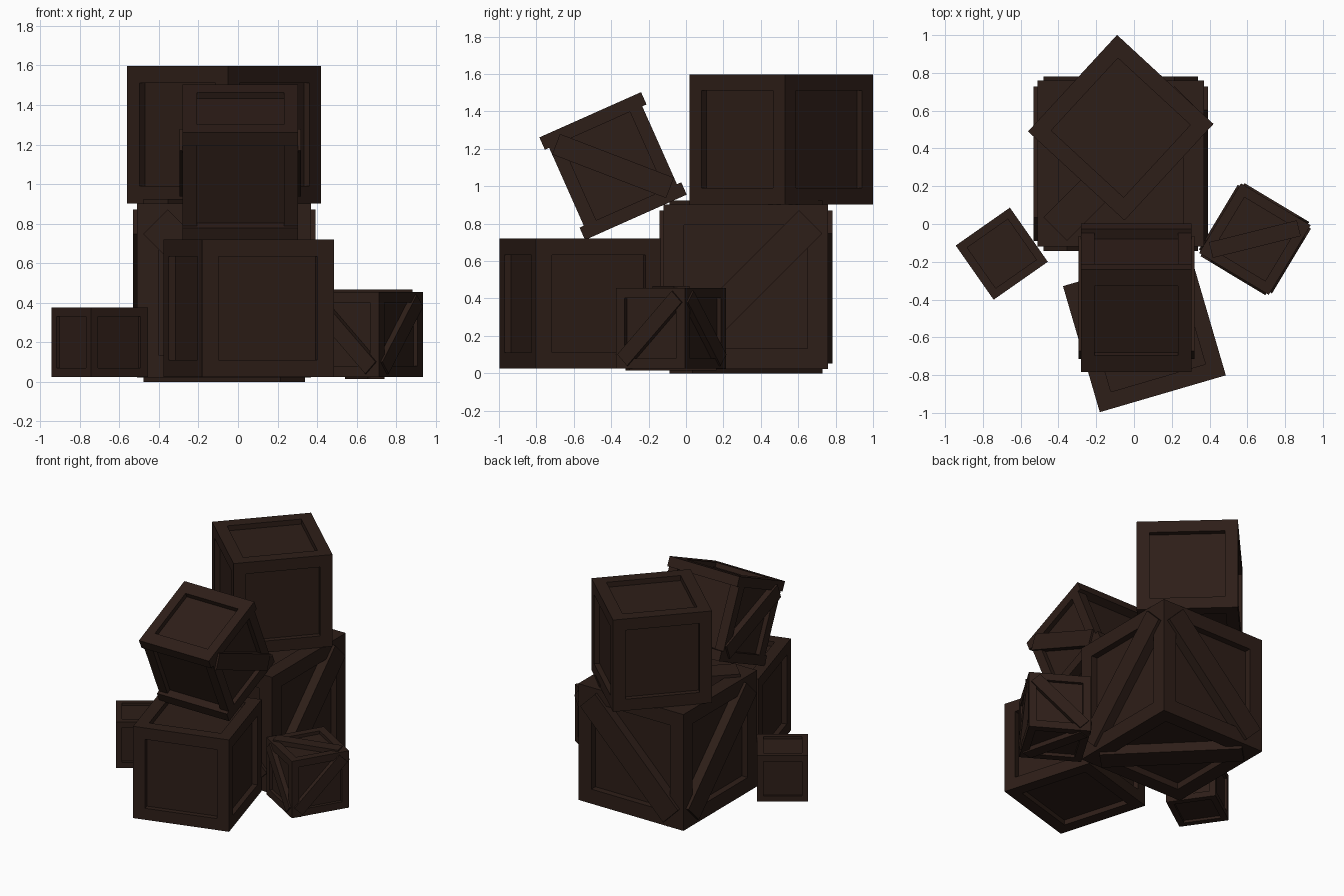
import bpy, bmesh
from math import radians, sqrt
from mathutils import Matrix, Vector

if "Cube" in bpy.data.objects:
    bpy.data.objects.remove(bpy.data.objects["Cube"])

wood = bpy.data.materials.new("dark_wood")
wood.diffuse_color = (0.027, 0.013, 0.009, 1)
wood.use_nodes = True
wood.node_tree.nodes["Principled BSDF"].inputs["Base Color"].default_value = wood.diffuse_color

FRAME, DEPTH, PROUD, BOARD = 0.125, 0.055, 0.025, 0.2   # fractions of crate size
X, Y, Z = Vector((1, 0, 0)), Vector((0, 1, 0)), Vector((0, 0, 1))


def box(bm, centre, axes, dims):
    """Box with given centre, orthogonal axes and full dimensions."""
    m = Matrix([a * d for a, d in zip(axes, dims)]).transposed().to_4x4()
    m.translation = centre
    return bmesh.ops.create_cube(bm, size=1, matrix=m)


def framed_box(bm, dims, border, depth):
    """Box with a recessed panel on every face."""
    box(bm, Vector(), (X, Y, Z), dims)
    panels = bm.faces[:]
    bmesh.ops.inset_individual(bm, faces=panels, thickness=border, use_even_offset=True)
    bmesh.ops.inset_individual(bm, faces=panels, thickness=0, depth=-depth)


def brace(bm, size, normal, diagonal):
    """Diagonal board on one face, from the recess to just proud of the frame."""
    d = diagonal.normalized()
    across = normal.cross(d)
    reach = size * 0.465 * sqrt(2)              # keeps the ends inside the face
    length = 2 * (reach - BOARD * size / 2)
    thick = (DEPTH + PROUD) * size
    box(bm, normal * (size / 2 + PROUD * size - thick / 2), (d, across, normal),
        (length, BOARD * size, thick))


def finish(bm, name, loc, rot):
    bmesh.ops.recalc_face_normals(bm, faces=bm.faces)
    me = bpy.data.meshes.new(name)
    bm.to_mesh(me)
    bm.free()
    me.materials.append(wood)
    ob = bpy.data.objects.new(name, me)
    ob.location = loc
    ob.rotation_euler = [radians(a) for a in rot]
    bpy.context.collection.objects.link(ob)


def crate(name, size, loc, turn, braced=False):
    bm = bmesh.new()
    framed_box(bm, (size,) * 3, FRAME * size, DEPTH * size)
    if braced:
        for n, d in ((X, Y + Z), (-X, Z - Y), (Y, X + Z), (-Y, Z - X), (Z, X + Y), (-Z, X - Y)):
            brace(bm, size, n, d)
    finish(bm, name, loc, (0, 0, turn))


# Plain framed crates
crate("top_crate", 0.695, (-0.07, 0.51, 1.25), -42.7)
crate("front_crate", 0.695, (0.055, -0.565, 0.372), 16.3)
crate("small_left_crate", 0.35, (-0.70, -0.157, 0.2), 35)

# Crates with diagonal braces
crate("large_back_crate", 0.88, (-0.07, 0.32, 0.462), 0, True)
crate("small_right_crate", 0.43, (0.64, -0.08, 0.24), -31, True)

# Tilted crate with projecting rails at top and bottom and braced sides
bm = bmesh.new()
w, depth, h = 0.585, 0.545, 0.6
framed_box(bm, (w, depth, h), 0.072, 0.035)
for sz in (-1, 1):
    for sy in (-1, 1):
        box(bm, Vector((0, sy * (depth / 2 - 0.005), sz * (h / 2 - 0.036))), (X, Y, Z), (w, 0.06, 0.072))
for n in (X, -X):
    brace(bm, w, n, Y - Z)
finish(bm, "tilted_crate", (0.012, -0.39, 1.108), (24, 0, 0))
